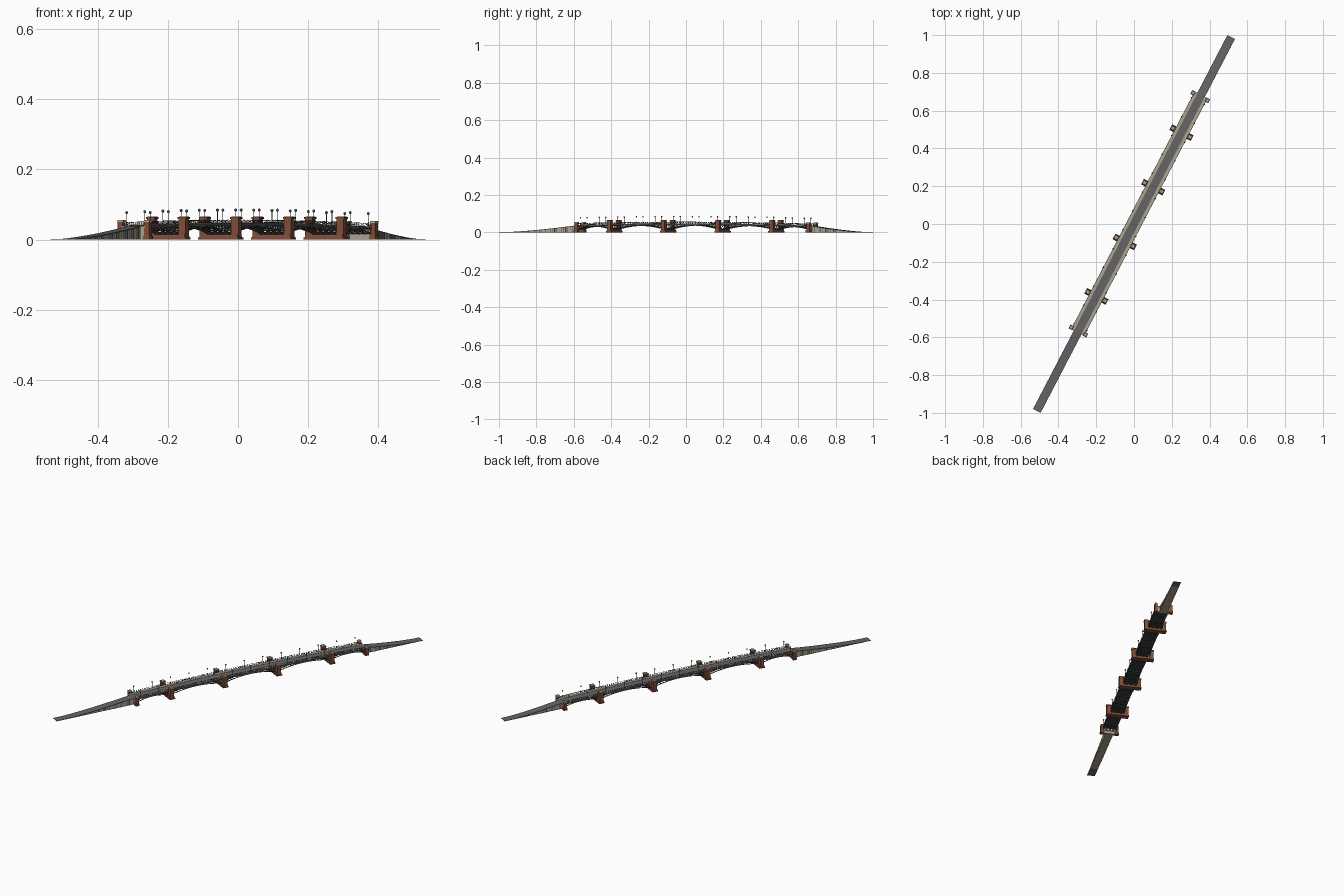
import bpy, bmesh, math
from mathutils import Vector, Matrix

if "Cube" in bpy.data.objects:
    bpy.data.objects.remove(bpy.data.objects["Cube"])

ROT = Matrix.Rotation(math.atan2(0.887, 0.461), 4, 'Z')   # bridge axis runs diagonally
PIERS = [-0.432, -0.107, 0.22, 0.545]
S0, S1, END = -0.638, 0.76, 1.1155
MID = (S0 + S1) / 2


def mat(name, col):
    m = bpy.data.materials.new(name)
    m.diffuse_color = (*col, 1)
    m.use_nodes = True
    m.node_tree.nodes["Principled BSDF"].inputs["Base Color"].default_value = m.diffuse_color
    return m


BRICK = mat("brick", (0.23, 0.075, 0.04))
STONE = mat("stone", (0.42, 0.37, 0.28))
ROAD = mat("asphalt", (0.13, 0.13, 0.135))
STEEL = mat("steel", (0.075, 0.085, 0.08))
GLASS = mat("lamp_glass", (0.2, 0.25, 0.25))


def deck(s):
    """Height of the road surface along the axis."""
    if s < S0:
        return max(0.0015, deck(S0) * ((s + END) / (END + S0)) ** 1.5)
    if s > S1:
        return max(0.0015, deck(S1) * ((END - s) / (END - S1)) ** 1.5)
    k = (s - MID) / (S1 - MID)
    return 0.046 - 0.009 * k * k - 0.0015 * k


class Part:
    def __init__(self, name, material):
        self.name, self.material, self.bm = name, material, bmesh.new()

    def prism(self, a, b):
        """Solid between two matching point loops."""
        va = [self.bm.verts.new(p) for p in a]
        vb = [self.bm.verts.new(p) for p in b]
        n = len(a)
        self.bm.faces.new(va)
        self.bm.faces.new(vb[::-1])
        for i in range(n):
            self.bm.faces.new((va[i], vb[i], vb[(i + 1) % n], va[(i + 1) % n]))

    def box(self, s, t, z0, z1, hs, ht, taper=1.0):
        def ring(z, k):
            return [(s + x * hs * k, t + y * ht * k, z)
                    for x, y in ((-1, -1), (1, -1), (1, 1), (-1, 1))]
        self.prism(ring(z0, 1), ring(z1, taper))

    def beam(self, p, q, w=0.001):
        p, q = Vector(p), Vector(q)
        d = (q - p).normalized()
        x = d.orthogonal().normalized() * w
        y = d.cross(x)
        offs = [x + y, y - x, -x - y, x - y]
        self.prism([p + o for o in offs], [q + o for o in offs])

    def sweep(self, ss, low, high, t0, t1):
        """Strip along the axis with variable bottom and top heights."""
        rings = []
        for s in ss:
            a, b = low(s), high(s)
            rings.append([self.bm.verts.new(p) for p in
                          ((s, t0, a), (s, t1, a), (s, t1, b), (s, t0, b))])
        for r, q in zip(rings, rings[1:]):
            for i in range(4):
                j = (i + 1) % 4
                self.bm.faces.new((r[i], q[i], q[j], r[j]))
        self.bm.faces.new(rings[0])
        self.bm.faces.new(rings[-1][::-1])

    def finish(self):
        bmesh.ops.recalc_face_normals(self.bm, faces=self.bm.faces)
        self.bm.transform(ROT)
        me = bpy.data.meshes.new(self.name)
        self.bm.to_mesh(me)
        self.bm.free()
        me.materials.append(self.material)
        bpy.context.collection.objects.link(bpy.data.objects.new(self.name, me))


def span(a, b, n):
    return [a + (b - a) * i / n for i in range(n + 1)]


# road surface and pavements
road = Part("road", ROAD)
road.sweep(span(-END, S0, 24) + span(S0, S1, 40)[1:] + span(S1, END, 20)[1:],
           lambda s: max(0, deck(s) - 0.003), deck, -0.0225, 0.0225)
road.finish()
walk = Part("pavements", STONE)
for k in (-1, 1):
    walk.sweep(span(S0 - 0.01, S1 + 0.01, 40), lambda s: deck(s) - 0.003,
               lambda s: deck(s) + 0.0015, k * 0.0215, k * 0.038)
walk.finish()

# approach ramps with thin wall ribs
ramp = Part("ramp_walls", STONE)
ribs = Part("ramp_ribs", STEEL)
for a, b in ((-END + 0.03, S0 + 0.004), (S1 - 0.004, END - 0.03)):
    ramp.sweep(span(a, b, 24), lambda s: 0, lambda s: max(0.0005, deck(s) - 0.001),
               -0.0222, 0.0222)
    for s in span(a, b, 34):
        for k in (-1, 1):
            ribs.box(s, k * 0.0222, 0, deck(s), 0.0008, 0.0009)
for s in (S0, S1):
    ramp.box(s, 0, 0, deck(s) - 0.003, 0.008, 0.037)
ramp.finish()
ribs.finish()

# brick piers, towers and abutment towers with stone caps
piers = Part("piers", BRICK)
caps = Part("tower_caps", STONE)
for s in PIERS:
    piers.box(s, 0, 0, 0.006, 0.0165, 0.064)
    piers.box(s, 0, 0.006, 0.014, 0.0145, 0.062, 0.95)
    piers.box(s, 0, 0.014, 0.02, 0.009, 0.052)
    for k in (-1, 1):
        piers.box(s, k * 0.0505, 0.006, 0.059, 0.0105, 0.0115)
        piers.box(s, k * 0.0505, 0.059, 0.064, 0.0125, 0.0135)
        caps.box(s, k * 0.0505, 0.064, 0.0665, 0.0115, 0.0125, 0.75)
for s in (S0, S1):
    for k in (-1, 1):
        piers.box(s, k * 0.0425, 0, 0.012, 0.0115, 0.0105)
        piers.box(s, k * 0.0425, 0.012, deck(s) + 0.012, 0.009, 0.008)
        caps.box(s, k * 0.0425, deck(s) + 0.012, deck(s) + 0.017, 0.0105, 0.0095, 0.85)
piers.finish()
caps.finish()

# steel arch ribs, spandrel posts and cross beams
arch = Part("arch_ribs", STEEL)
spandrel = Part("spandrel_posts", STEEL)
cross = Part("cross_beams", STEEL)
stops = [S0] + PIERS + [S1]
for a, b in zip(stops, stops[1:]):
    a, b = a + 0.009, b - 0.009
    m, h = (a + b) / 2, (b - a) / 2

    def curve(s, m=m, h=h):
        k = (s - m) / h
        return (deck(m) - 0.0085) * (1 - k * k) + 0.017 * k * k

    n = 16 if h > 0.12 else 10
    pts = span(a, b, n)
    for t in (-0.036, -0.018, 0, 0.018, 0.036):
        arch.sweep(pts, lambda s: curve(s) - 0.0018, lambda s: curve(s) + 0.0018,
                   t - 0.0012, t + 0.0012)
        for s in pts:
            spandrel.beam((s, t, curve(s)), (s, t, deck(s) - 0.004), 0.0006)
    for i, (s, q) in enumerate(zip(pts, pts[1:])):
        for t in (-0.036, 0.036):
            e = (s, q) if i < n / 2 else (q, s)
            spandrel.beam((e[0], t, deck(e[0]) - 0.005), (e[1], t, curve(e[1])), 0.0005)
    for s in pts[::2]:
        cross.box(s, 0, deck(s) - 0.008, deck(s) - 0.003, 0.0015, 0.037)
        cross.beam((s, -0.036, curve(s)), (s, 0.036, curve(s)), 0.0012)
# deck underside slab and edge girders
cross.sweep(span(S0, S1, 40), lambda s: deck(s) - 0.005, lambda s: deck(s) - 0.0025,
            -0.037, 0.037)
for k in (-1, 1):
    cross.sweep(span(S0, S1, 40), lambda s: deck(s) - 0.0065, lambda s: deck(s) + 0.0005,
                k * 0.037, k * 0.039)
for p in (arch, spandrel, cross):
    p.finish()

# railings on both sides
rail = Part("railings", STEEL)
ss = span(S0, S1, 112)
for k in (-1, 1):
    t = k * 0.0375
    for h in (0.003, 0.0095):
        rail.sweep(ss[::2], lambda s: deck(s) + h, lambda s: deck(s) + h + 0.001,
                   t - 0.0006, t + 0.0006)
    for i, s in enumerate(ss):
        z = deck(s)
        rail.beam((s, t, z), (s, t, z + 0.0115 if i % 4 == 0 else z + 0.01), 0.0004)
        if i % 2 == 0 and i < 112:
            q = ss[i + 2]
            rail.beam((s, t, z + 0.0035), (q, t, deck(q) + 0.0095), 0.0003)
            rail.beam((s, t, z + 0.0095), (q, t, deck(q) + 0.0035), 0.0003)
rail.finish()

# street lamps
poles = Part("lamp_poles", STEEL)
heads = Part("lamp_heads", GLASS)
for i in range(13):
    s = -0.616 + 0.1124 * i
    for k in (-1, 1):
        t, z = k * 0.038, deck(s)
        poles.box(s, t, z, z + 0.012, 0.0016, 0.0016, 0.7)
        poles.beam((s, t, z + 0.01), (s, t, z + 0.035), 0.0007)
        poles.box(s, t, z + 0.0405, z + 0.0425, 0.003, 0.003, 0.3)
        bmesh.ops.create_uvsphere(heads.bm, u_segments=8, v_segments=6, radius=0.0042,
                                  matrix=Matrix.Translation((s, t, z + 0.038)))
poles.finish()
heads.finish()
